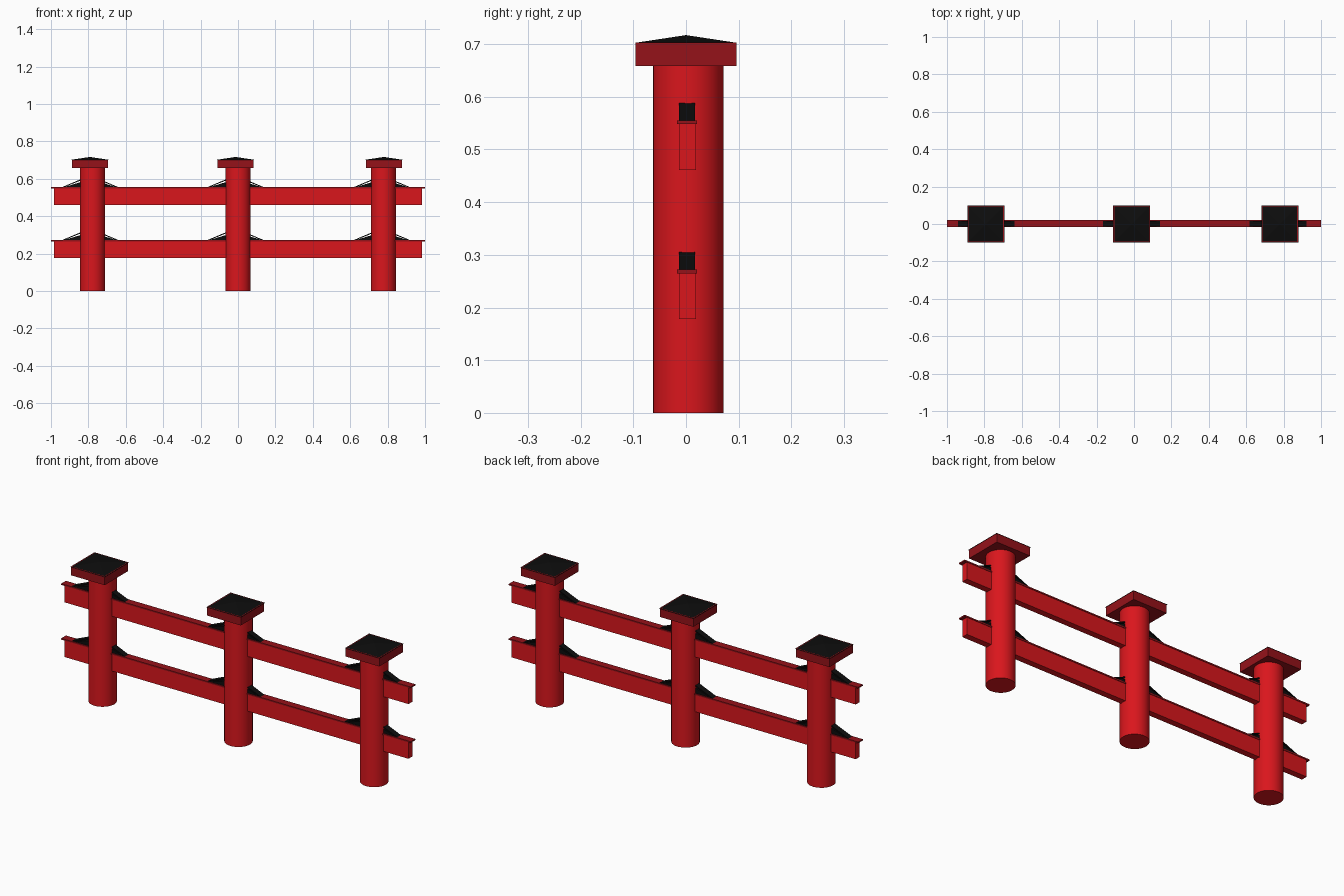
import bpy
import bmesh

if "Cube" in bpy.data.objects:
    bpy.data.objects.remove(bpy.data.objects["Cube"])


def material(name, rgb):
    m = bpy.data.materials.new(name)
    m.diffuse_color = (*rgb, 1)
    m.use_nodes = True
    m.node_tree.nodes["Principled BSDF"].inputs["Base Color"].default_value = m.diffuse_color
    return m


RED = material("red_lacquer", (0.70, 0.008, 0.012))
DARK_RED = material("dark_red", (0.30, 0.006, 0.010))
BLACK = material("black_lacquer", (0.004, 0.004, 0.004))


def box(name, x, y, z, mat):
    """Box from (min, max) ranges."""
    bpy.ops.mesh.primitive_cube_add(
        size=1, location=[(r[0] + r[1]) / 2 for r in (x, y, z)])
    ob = bpy.context.object
    ob.name = name
    ob.scale = [r[1] - r[0] for r in (x, y, z)]
    bpy.ops.object.transform_apply(location=False, rotation=False, scale=True)
    ob.data.materials.append(mat)
    return ob


def prism(name, profile, y0, y1, mat):
    """Extrude an x-z outline along y."""
    bm = bmesh.new()
    face = bm.faces.new([bm.verts.new((x, y0, z)) for x, z in profile])
    ext = bmesh.ops.extrude_face_region(bm, geom=[face])
    verts = [v for v in ext["geom"] if isinstance(v, bmesh.types.BMVert)]
    bmesh.ops.translate(bm, verts=verts, vec=(0, y1 - y0, 0))
    bmesh.ops.recalc_face_normals(bm, faces=bm.faces)
    me = bpy.data.meshes.new(name)
    bm.to_mesh(me)
    bm.free()
    me.materials.append(mat)
    ob = bpy.data.objects.new(name, me)
    bpy.context.collection.objects.link(ob)
    return ob


def pyramid(name, x, half, z0, z1):
    """Low square roof."""
    bm = bmesh.new()
    base = [bm.verts.new((x + sx * half, sy * half, z0))
            for sx, sy in ((-1, -1), (1, -1), (1, 1), (-1, 1))]
    tip = bm.verts.new((x, 0, z1))
    bm.faces.new(base)
    for i in range(4):
        bm.faces.new((base[i], base[(i + 1) % 4], tip))
    bmesh.ops.recalc_face_normals(bm, faces=bm.faces)
    me = bpy.data.meshes.new(name)
    bm.to_mesh(me)
    bm.free()
    me.materials.append(BLACK)
    bpy.context.collection.objects.link(bpy.data.objects.new(name, me))


# Rails with thin overhanging top boards
RAIL_TOPS = {"lower": 0.265, "upper": 0.548}
for level, top in RAIL_TOPS.items():
    box(level + "_rail", (-0.985, 0.985), (-0.013, 0.019), (top - 0.087, top), RED)
    box(level + "_rail_board", (-1, 1), (-0.017, 0.021), (top, top + 0.007), DARK_RED)

# Post centre, cap centre, wedge centre
for side, px, cx, wx in (("left", -0.778, -0.792, -0.790),
                         ("middle", 0.0, -0.013, -0.013),
                         ("right", 0.777, 0.780, 0.769)):
    # Round post
    bpy.ops.mesh.primitive_cylinder_add(vertices=32, radius=0.067, depth=0.66,
                                        location=(px, 0.004, 0.33))
    post = bpy.context.object
    post.name = side + "_post"
    post.data.materials.append(RED)
    bpy.ops.object.shade_smooth_by_angle()

    # Square cap and its roof
    box(side + "_cap", (cx - 0.096, cx + 0.096), (-0.096, 0.096), (0.658, 0.703), DARK_RED)
    pyramid(side + "_cap_roof", cx, 0.099, 0.702, 0.717)

    # Wedges through the post: low core with a thin sloping cover
    for level, top in RAIL_TOPS.items():
        z, w = top + 0.007, 0.152
        prism(f"{side}_{level}_wedge", [(wx - w + 0.01, z), (wx + w - 0.01, z), (wx, z + 0.043)],
              -0.013, 0.017, BLACK)
        prism(f"{side}_{level}_wedge_cover",
              [(wx - w, z), (wx - w + 0.012, z), (wx, z + 0.057),
               (wx + w - 0.012, z), (wx + w, z), (wx, z + 0.064)],
              -0.013, 0.017, BLACK)
